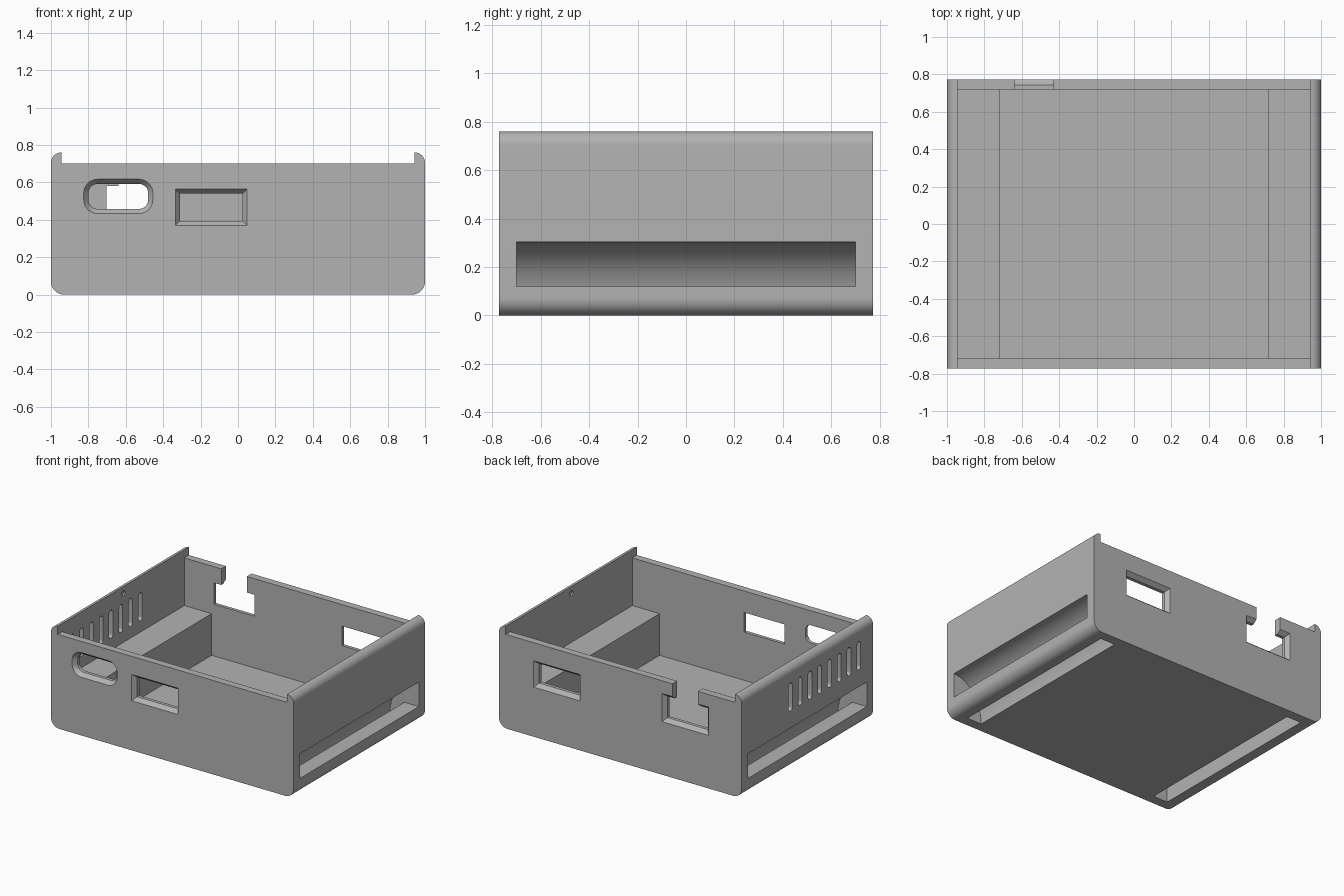
import bpy, bmesh, math
from mathutils import Vector

cube = bpy.data.objects.get("Cube")
if cube:
    bpy.data.objects.remove(cube)

W, D = 1.0, 0.773            # half width and half depth
T = 0.055                    # wall thickness
RIM, LIP = 0.70, 0.76        # front/back rim and side lip heights
FLOOR, STEP = 0.035, 0.345   # inside floor and duct cover heights
CH = 0.03                    # chamfer of the port openings

grey = bpy.data.materials.new("light grey plastic")
grey.use_nodes = True
colour = (0.45, 0.45, 0.45, 1)
grey.diffuse_color = colour
grey.node_tree.nodes["Principled BSDF"].inputs["Base Color"].default_value = colour


def arc(cx, cz, rx, rz, a0, a1, n=10):
    angles = [math.radians(a0 + (a1 - a0) * i / n) for i in range(n + 1)]
    return [(cx + rx * math.cos(a), cz + rz * math.sin(a)) for a in angles]


def mirrored(half):
    return half + [(-x, z) for x, z in reversed(half)]


def rounded_rect(cx, cz, hw, hh, r):
    if r <= 0:
        return [(cx + hw, cz + hh), (cx - hw, cz + hh), (cx - hw, cz - hh), (cx + hw, cz - hh)]
    pts = []
    for i, (sx, sz) in enumerate(((1, 1), (-1, 1), (-1, -1), (1, -1))):
        pts += arc(cx + sx * (hw - r), cz + sz * (hh - r), r, r, 90 * i, 90 * i + 90, 8)
    return pts


def loft(name, loops):
    """Closed solid through matching loops of 3D points."""
    bm = bmesh.new()
    rings = [[bm.verts.new(p) for p in loop] for loop in loops]
    n = len(rings[0])
    for a, b in zip(rings, rings[1:]):
        for i in range(n):
            bm.faces.new((a[i], a[(i + 1) % n], b[(i + 1) % n], b[i]))
    bm.faces.new(rings[0])
    bm.faces.new(rings[-1])
    bmesh.ops.recalc_face_normals(bm, faces=bm.faces)
    mesh = bpy.data.meshes.new(name)
    bm.to_mesh(mesh)
    bm.free()
    mesh.materials.append(grey)
    obj = bpy.data.objects.new(name, mesh)
    bpy.context.collection.objects.link(obj)
    return obj


def prism_y(name, profile, y0, y1):
    return loft(name, [[(x, y, z) for x, z in profile] for y in (y0, y1)])


cutters = []


def port(name, side, cx, cz, hw, hh, r=0.0):
    """Opening in the front (-1) or back (1) wall, chamfered on the outside."""
    stations = ((D - T - 0.03, 0), (D - CH, 0), (D, 0.025), (D + 0.03, 0.05))
    loops = []
    for y, grow in stations:
        shape = rounded_rect(cx, cz, hw + grow, hh + grow, r + grow if r else 0)
        loops.append([(x, side * y, z) for x, z in shape])
    cutters.append(loft(name, loops))


# Outer shell: rounded bottom edges, side lips rounded on the outside
half = arc(W - 0.07, 0.07, 0.07, 0.07, -90, 0)
half += arc(W - T, LIP - T, T, T, 0, 90) + [(W - T, RIM)]
body = prism_y("case_body", mirrored(half), -D, D)

# Inside space, stepped around the two ducts
inside = [(0.72, FLOOR), (0.72, STEP), (W - T, STEP), (W - T, 1.0)]
cutters.append(prism_y("inside_cutter", mirrored(inside), -D + T, D - T))

# Curved ducts leading from each side wall to the underside
duct = [(1.1, 0.303)] + arc(1.0, 0.0, 0.24, 0.303, 90, 180, 16)
duct += [(0.76, -0.1), (0.88, -0.1), (0.88, 0.12), (1.1, 0.12)]
for s, label in ((1, "left"), (-1, "right")):
    cutters.append(prism_y(label + "_duct_cutter", [(s * x, z) for x, z in duct], -0.70, 0.70))

# Port openings
port("front_round_port", -1, -0.64, 0.525, 0.16, 0.067, 0.05)
port("front_square_port", -1, -0.143, 0.467, 0.167, 0.073)
port("back_square_port", 1, 0.522, 0.467, 0.167, 0.073)
port("back_notch_port", 1, -0.535, 0.50, 0.167, 0.08)
cutters.append(prism_y("back_notch_neck", rounded_rect(-0.535, 0.68, 0.105, 0.14, 0), D - 0.1, D + 0.1))

# Vent slits in one side wall
for i in range(8):
    shape = rounded_rect(0.2 - 0.115 * i, 0.535, 0.022, 0.105, 0.0219)
    cutters.append(loft("vent_slit", [[(x, y, z) for y, z in shape] for x in (-1.05, -0.9)]))

# Small snap dimples inside the side lips
for s in (-1, 1):
    ring = arc(0, 0.71, 0.02, 0.02, 0, 337.5, 15)
    cutters.append(loft("snap_dimple", [[(s * x, y, z) for y, z in ring] for x in (0.93, 0.957)]))

# Apply all cuts
bpy.context.view_layer.objects.active = body
body.select_set(True)
for c in cutters:
    mod = body.modifiers.new(c.name, "BOOLEAN")
    mod.operation = "DIFFERENCE"
    mod.solver = "EXACT"
    mod.object = c
    bpy.ops.object.modifier_apply(modifier=mod.name)
    bpy.data.objects.remove(c)

bpy.ops.object.shade_smooth_by_angle(angle=math.radians(30))
